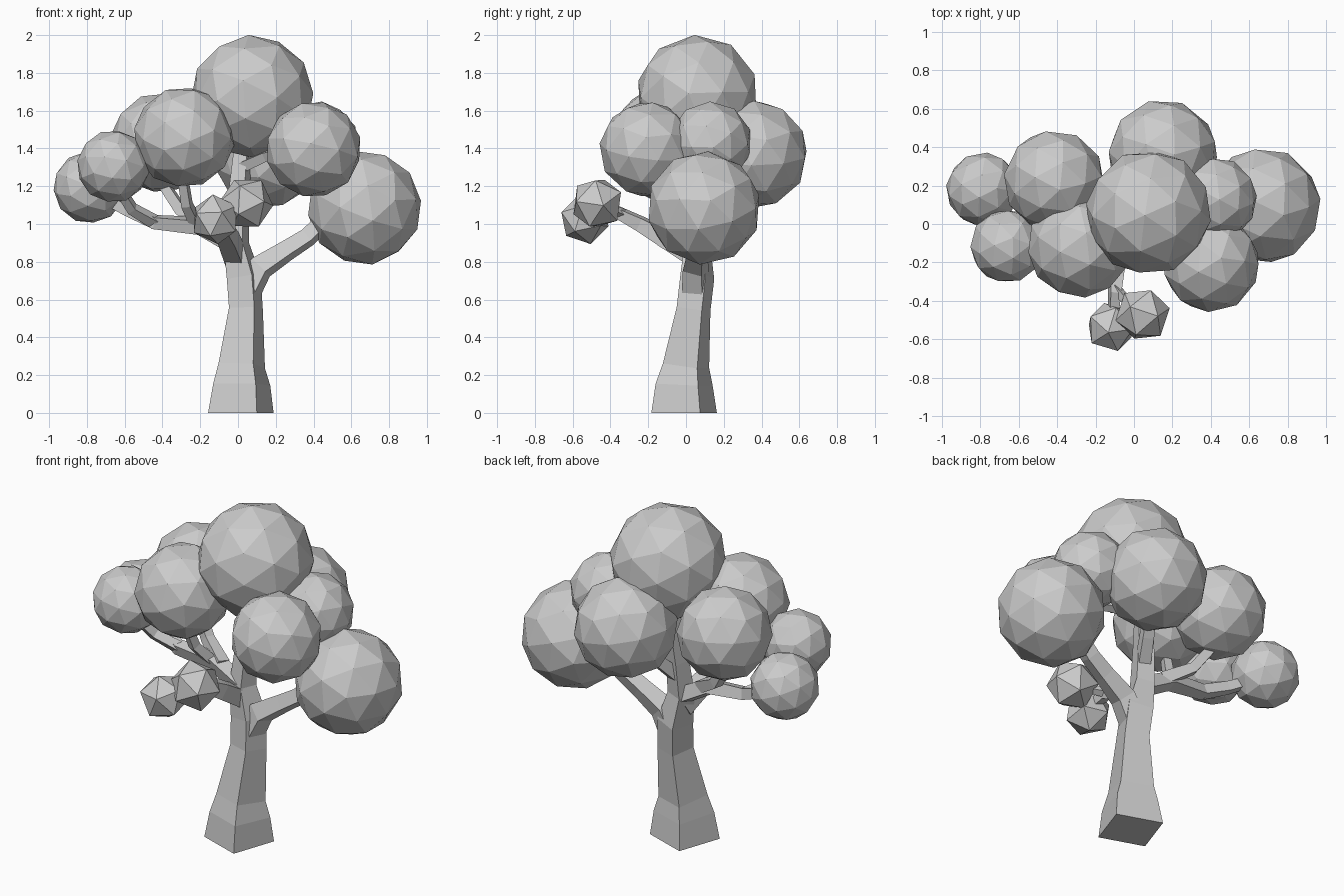
import bpy, bmesh, math, random
from mathutils import Vector, Euler

random.seed(4)
cube = bpy.data.objects.get("Cube")
if cube:
    bpy.data.objects.remove(cube, do_unlink=True)

# One pale grey for the whole tree
grey = bpy.data.materials.new("pale grey")
grey.use_nodes = True
tone = (0.6, 0.6, 0.6, 1)
grey.diffuse_color = tone
grey.node_tree.nodes["Principled BSDF"].inputs["Base Color"].default_value = tone


def add_object(name, bm):
    bmesh.ops.recalc_face_normals(bm, faces=bm.faces)
    mesh = bpy.data.meshes.new(name)
    bm.to_mesh(mesh)
    bm.free()
    mesh.materials.append(grey)
    obj = bpy.data.objects.new(name, mesh)
    bpy.context.collection.objects.link(obj)


def limb(name, path, level_base=False):
    """Four-sided tapering tube through (x, y, z, radius) stations."""
    bm = bmesh.new()
    up = Vector((0, 0, 1))
    points = [Vector(p[:3]) for p in path]
    rings = []
    for i, p in enumerate(points):
        tangent = points[min(i + 1, len(points) - 1)] - points[max(i - 1, 0)]
        turn = up.rotation_difference(up if level_base and i == 0 else tangent)
        ring = []
        for k in range(4):
            a = math.radians(-64 + 90 * k)
            offset = Vector((math.cos(a), math.sin(a), 0)) * path[i][3]
            ring.append(bm.verts.new(p + turn @ offset))
        rings.append(ring)
    for low, high in zip(rings, rings[1:]):
        for k in range(4):
            n = (k + 1) % 4
            bm.faces.new((low[k], low[n], high[n], high[k]))
    bm.faces.new(rings[0][::-1])
    bm.faces.new(rings[-1])
    add_object(name, bm)


def leaf_ball(name, x, y, z, radius, detail=2):
    """Faceted ball of leaves with its own random turn."""
    bm = bmesh.new()
    bmesh.ops.create_icosphere(bm, subdivisions=detail, radius=radius)
    turn = Euler([random.uniform(0, math.tau) for _ in range(3)]).to_matrix()
    bmesh.ops.rotate(bm, verts=bm.verts, matrix=turn)
    bmesh.ops.translate(bm, verts=bm.verts, vec=(x, y, z))
    add_object(name, bm)


# Trunk, flared at the foot and running up into the crown
limb("trunk", [(.015, -.01, 0, .193), (.02, -.01, .15, .168), (.02, 0, .25, .137),
               (.042, .04, .55, .1), (.03, .06, .72, .1), (-.01, .06, .9, .075),
               (0, .08, 1.1, .065), (.03, .12, 1.45, .05)], True)

# Main branches
limb("right_branch", [(.05, .05, .64, .08), (.12, .05, .77, .075), (.26, .06, .86, .06),
                      (.37, .07, .93, .055), (.52, .08, 1.08, .05)])
limb("left_branch", [(0, .06, .88, .06), (-.2, .06, .99, .055), (-.44, .06, 1.01, .045),
                     (-.58, .1, 1.07, .04), (-.75, .16, 1.16, .035)])
limb("front_branch", [(-.01, .06, .82, .07), (-.05, -.1, .92, .065), (-.09, -.24, 1.0, .05),
                      (-.1, -.36, 1.06, .04), (-.11, -.5, 1.04, .03)])

# Thin side branches
limb("back_left_twig", [(-.15, .06, .98, .05), (-.3, .14, 1.07, .04), (-.42, .2, 1.25, .035)])
limb("front_left_twig", [(-.22, .05, 1.0, .04), (-.27, -.03, 1.1, .035), (-.3, -.1, 1.3, .03)])
limb("outer_left_twig", [(-.44, .06, 1.01, .04), (-.56, 0, 1.08, .035), (-.65, -.09, 1.22, .03)])
limb("back_twig", [(0, .07, 1.0, .05), (.06, .18, 1.12, .045), (.13, .32, 1.3, .04)])
limb("front_right_twig", [(.02, .1, 1.3, .04), (.15, 0, 1.36, .035), (.32, -.15, 1.4, .03)])
limb("small_front_twig", [(-.1, -.33, 1.05, .03), (-.02, -.42, 1.09, .025)])

# Leaf balls
leaf_ball("crown_top", .075, .06, 1.675, .327)
leaf_ball("crown_right", .67, .095, 1.085, .303)
leaf_ball("crown_front_right", .4, -.205, 1.395, .255)
leaf_ball("crown_front_left", -.285, -.115, 1.46, .27)
leaf_ball("crown_back_left", -.415, .225, 1.43, .265)
leaf_ball("crown_back", .15, .36, 1.37, .288)
leaf_ball("crown_inner_right", .42, .13, 1.43, .22)
leaf_ball("crown_far_left", -.785, .18, 1.195, .193)
leaf_ball("crown_outer_left", -.66, -.115, 1.305, .193)
leaf_ball("small_front_ball", -.12, -.535, 1.025, .135, 1)
leaf_ball("small_upper_ball", .045, -.47, 1.11, .145, 1)
